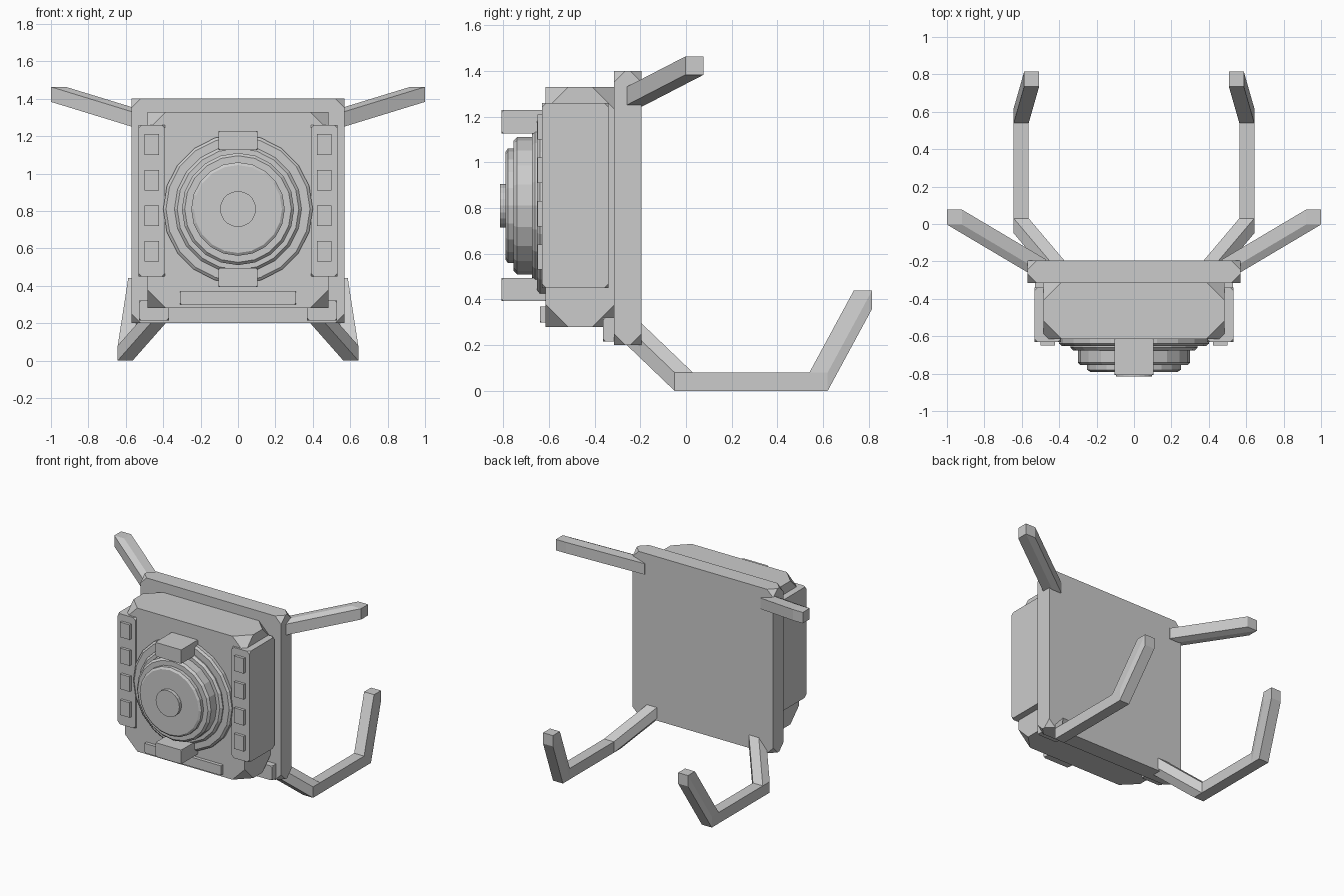
import bpy, bmesh, math
from itertools import product
from mathutils import Vector

if "Cube" in bpy.data.objects:
    bpy.data.objects.remove(bpy.data.objects["Cube"])


def finish(bm, name):
    bmesh.ops.recalc_face_normals(bm, faces=bm.faces)
    me = bpy.data.meshes.new(name)
    bm.to_mesh(me)
    bm.free()
    ob = bpy.data.objects.new(name, me)
    bpy.context.collection.objects.link(ob)
    return ob


def block(name, x, y, z, cut=0.0):
    """Box from (min, max) ranges with its corners sliced off."""
    bm = bmesh.new()
    bmesh.ops.create_cube(bm, size=1)
    for v in bm.verts:
        v.co = [(r[0] + r[1]) / 2 + c * (r[1] - r[0]) for r, c in zip((x, y, z), v.co)]
    if cut:
        bmesh.ops.bevel(bm, geom=bm.verts[:], offset=cut, segments=1, affect='VERTICES')
    return finish(bm, name)


def lathe(name, profile, z, sides=20):
    """Disc turned around the y axis from (radius, y) points."""
    bm = bmesh.new()
    rings = [[bm.verts.new((r * math.cos(a), y, z + r * math.sin(a)))
              for a in (math.tau * i / sides for i in range(sides))] for r, y in profile]
    for a, b in zip(rings, rings[1:]):
        for i in range(sides):
            j = (i + 1) % sides
            bm.faces.new((a[i], a[j], b[j], b[i]))
    bm.faces.new(rings[0])
    bm.faces.new(rings[-1])
    return finish(bm, name)


def arm(name, path, size=0.08):
    """Square bar swept along a path by joining cubes at each point."""
    bm = bmesh.new()
    h = size / 2
    for a, b in zip(path, path[1:]):
        vs = [bm.verts.new(Vector(p) + Vector(o) * h)
              for p in (a, b) for o in product((-1, 1), repeat=3)]
        res = bmesh.ops.convex_hull(bm, input=vs)
        inner = [g for g in res['geom_interior'] if isinstance(g, bmesh.types.BMVert)]
        bmesh.ops.delete(bm, geom=inner, context='VERTS')
    bmesh.ops.dissolve_limit(bm, angle_limit=0.01, verts=bm.verts[:], edges=bm.edges[:])
    return finish(bm, name)


# Back plate and main housing
block("back_plate", (-0.57, 0.57), (-0.315, -0.195), (0.2, 1.4), 0.05)
block("housing", (-0.485, 0.485), (-0.615, -0.31), (0.28, 1.33), 0.1)
block("front_bar", (-0.31, 0.31), (-0.64, -0.6), (0.30, 0.37), 0.008)

# Stepped dial
CZ = 0.81
lathe("dial_base", [(0.40, -0.60), (0.40, -0.64), (0.385, -0.652)], CZ)
lathe("dial_step", [(0.34, -0.64), (0.34, -0.66), (0.325, -0.675)], CZ)
lathe("dial_drum", [(0.30, -0.66), (0.30, -0.74), (0.285, -0.755)], CZ)
lathe("dial_cap", [(0.25, -0.74), (0.25, -0.78), (0.235, -0.79)], CZ)
lathe("dial_hub", [(0.096, -0.78), (0.096, -0.815)], CZ)

# Clamps above and below the dial
for label, s in (("top", 1), ("bottom", -1)):
    zc = CZ + s * 0.367
    block(label + "_clamp", (-0.105, 0.105), (-0.807, -0.61), (zc - 0.051, zc + 0.051), 0.01)

# Mirrored side parts
for side, s in (("left", -1), ("right", 1)):
    def span(a, b):
        return sorted((s * a, s * b))
    block(side + "_panel", span(0.39, 0.533), (-0.63, -0.34), (0.45, 1.26), 0.018)
    for i in range(4):
        zc = 1.155 - 0.19 * i
        block(f"{side}_button_{i + 1}", span(0.423, 0.5), (-0.65, -0.62), (zc - 0.055, zc + 0.055))
    block(side + "_lower_bracket", span(0.37, 0.53), (-0.363, -0.3), (0.215, 0.32), 0.012)
    arm(side + "_upper_arm", [(s * 0.51, -0.23, 1.285), (s * 0.96, 0.037, 1.423)])
    arm(side + "_lower_arm", [(s * 0.40, -0.25, 0.27), (s * 0.603, -0.01, 0.04),
                              (s * 0.603, 0.58, 0.04), (s * 0.547, 0.775, 0.40)])
